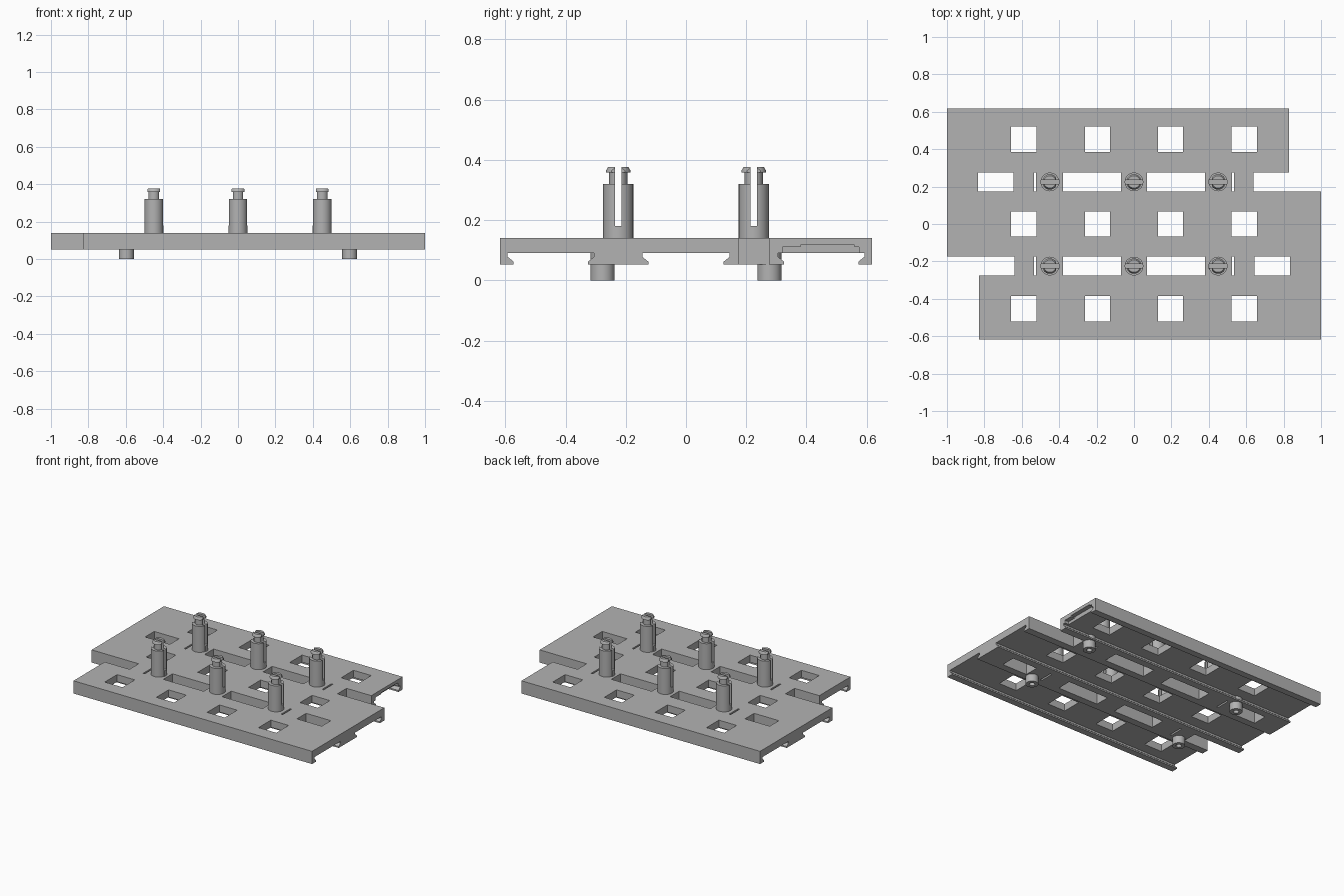
import bpy, bmesh, math
from mathutils import Matrix, Vector

cube = bpy.data.objects.get("Cube")
if cube:
    bpy.data.objects.remove(cube, do_unlink=True)

grey = bpy.data.materials.new("mid grey plastic")
grey.use_nodes = True
colour = (0.45, 0.45, 0.45, 1)
grey.diffuse_color = colour
grey.node_tree.nodes["Principled BSDF"].inputs["Base Color"].default_value = colour

TOP, SLAB, LOW = 0.14, 0.09, 0.052
ROW = 0.225          # y of the two slotted strips
HALF_Y = 0.617


def make_object(name, bm):
    bmesh.ops.recalc_face_normals(bm, faces=bm.faces)
    mesh = bpy.data.meshes.new(name)
    bm.to_mesh(mesh)
    bm.free()
    obj = bpy.data.objects.new(name, mesh)
    obj.data.materials.append(grey)
    bpy.context.collection.objects.link(obj)
    return obj


def add_box(bm, x0, x1, y0, y1, z0, z1):
    size = Matrix.Diagonal((x1 - x0, y1 - y0, z1 - z0, 1))
    centre = Vector((x0 + x1, y0 + y1, z0 + z1)) / 2
    bmesh.ops.create_cube(bm, size=1, matrix=Matrix.Translation(centre) @ size)


def cut(obj, boxes):
    bm = bmesh.new()
    for box in boxes:
        add_box(bm, *box)
    cutter = make_object("cutter", bm)
    cutter.hide_render = True
    mod = obj.modifiers.new("cut", 'BOOLEAN')
    mod.operation, mod.solver, mod.object = 'DIFFERENCE', 'EXACT', cutter
    mod.use_self = True
    bpy.context.view_layer.objects.active = obj
    bpy.ops.object.modifier_apply(modifier=mod.name)
    bpy.data.objects.remove(cutter, do_unlink=True)


def spin(name, profile, steps=32):
    """Revolve a closed (radius, height) profile about z."""
    bm = bmesh.new()
    verts = [bm.verts.new((r, 0, z)) for r, z in profile]
    edges = [bm.edges.new((a, b)) for a, b in zip(verts, verts[1:] + verts[:1])]
    bmesh.ops.spin(bm, geom=verts + edges, cent=(0, 0, 0), axis=(0, 0, 1),
                   angle=2 * math.pi, steps=steps)
    bmesh.ops.remove_doubles(bm, verts=bm.verts, dist=0.0001)
    # drop the collapsed edge on the axis
    bmesh.ops.delete(bm, geom=[e for e in bm.edges if not e.link_faces], context='EDGES')
    return make_object(name, bm)


def smooth(obj):
    bpy.ops.object.select_all(action='DESELECT')
    obj.select_set(True)
    bpy.context.view_layer.objects.active = obj
    bpy.ops.object.shade_smooth_by_angle(angle=math.radians(35))


# Base plate: one cross-section with dovetail strips underneath, swept along x
def lip(y, side):
    """Undercut lip from the slab down to the foot, leaning towards side."""
    return [(y, SLAB), (y, 0.078), (y + side * 0.02, 0.062), (y + side * 0.02, LOW)]


half = lip(ROW - 0.08, -1) + lip(ROW + 0.08, 1)[::-1] + lip(HALF_Y - 0.025, -1)
half += [(HALF_Y, LOW), (HALF_Y, TOP)]
section = half + [(-y, z) for y, z in reversed(half)]
bm = bmesh.new()
face = bm.faces.new([bm.verts.new((-1, y, z)) for y, z in section])
sweep = bmesh.ops.extrude_face_region(bm, geom=[face])
bmesh.ops.translate(bm, vec=(2, 0, 0),
                    verts=[v for v in sweep["geom"] if isinstance(v, bmesh.types.BMVert)])
plate = make_object("base_plate", bm)

# Openings, repeated by half-turn symmetry
openings = [(-0.835, -0.645, ROW - 0.05, ROW + 0.05),      # end slot
            (0.64, 1.1, ROW - 0.05, ROW + 0.05),           # side notch
            (0.83, 1.2, ROW - 0.03, 0.8)]                  # stepped corner
openings += [(x, x + 0.31, ROW - 0.05, ROW + 0.05) for x in (-0.38, 0.07)]
openings += [(x, x + 0.012, ROW - 0.05, ROW + 0.05) for x in (-0.535, 0.523)]
openings += [(x - 0.068, x + 0.068, 0.385, 0.52) for x in (-0.59, -0.195, 0.195, 0.59)]
openings += [(-x1, -x0, -y1, -y0) for x0, x1, y0, y1 in openings]
openings += [(x - 0.068, x + 0.068, -0.066, 0.066) for x in (-0.59, -0.195, 0.195, 0.59)]
cut(plate, [(*o, -0.1, 0.3) for o in openings])

# Shallow stepped recess under one end
cut(plate, [(0.8, 0.9, 0.32, 0.575, 0.08, 0.11), (0.8, 0.9, 0.38, 0.56, 0.07, 0.118)])

# Split snap pegs on top
peg_profile = [(0, 0.12), (0.05, 0.12), (0.05, 0.32), (0.03, 0.32), (0.03, 0.358),
               (0.041, 0.358), (0.041, 0.364), (0.033, 0.377), (0, 0.377)]
peg = spin("snap_peg", peg_profile)
cut(peg, [(-0.1, 0.1, -0.011, 0.011, 0.18, 0.5),
          (0.034, 0.1, -0.1, 0.1, 0.33, 0.5), (-0.1, -0.034, -0.1, 0.1, 0.33, 0.5)])
smooth(peg)
for i, (x, y) in enumerate((x, y) for y in (-ROW, ROW) for x in (-0.45, 0, 0.45)):
    copy = peg if i == 0 else peg.copy()
    if i:
        bpy.context.collection.objects.link(copy)
    copy.location = (x, y, 0)
    if x:
        # Small foot rib on the inner side of each outer peg
        bm = bmesh.new()
        inner = x - math.copysign(0.047, x)
        add_box(bm, inner - 0.006, inner + 0.006, y - 0.012, y + 0.012, 0.12, 0.18)
        make_object("peg_rib", bm)

# Hollow locating feet underneath
foot = spin("locating_foot", [(0.018, 0), (0.04, 0), (0.04, 0.1), (0.018, 0.1)])
smooth(foot)
for i, (x, y) in enumerate((x, y) for x in (-0.597, 0.597) for y in (-0.277, 0.277)):
    copy = foot if i == 0 else foot.copy()
    if i:
        bpy.context.collection.objects.link(copy)
    copy.location = (x, y, 0)
